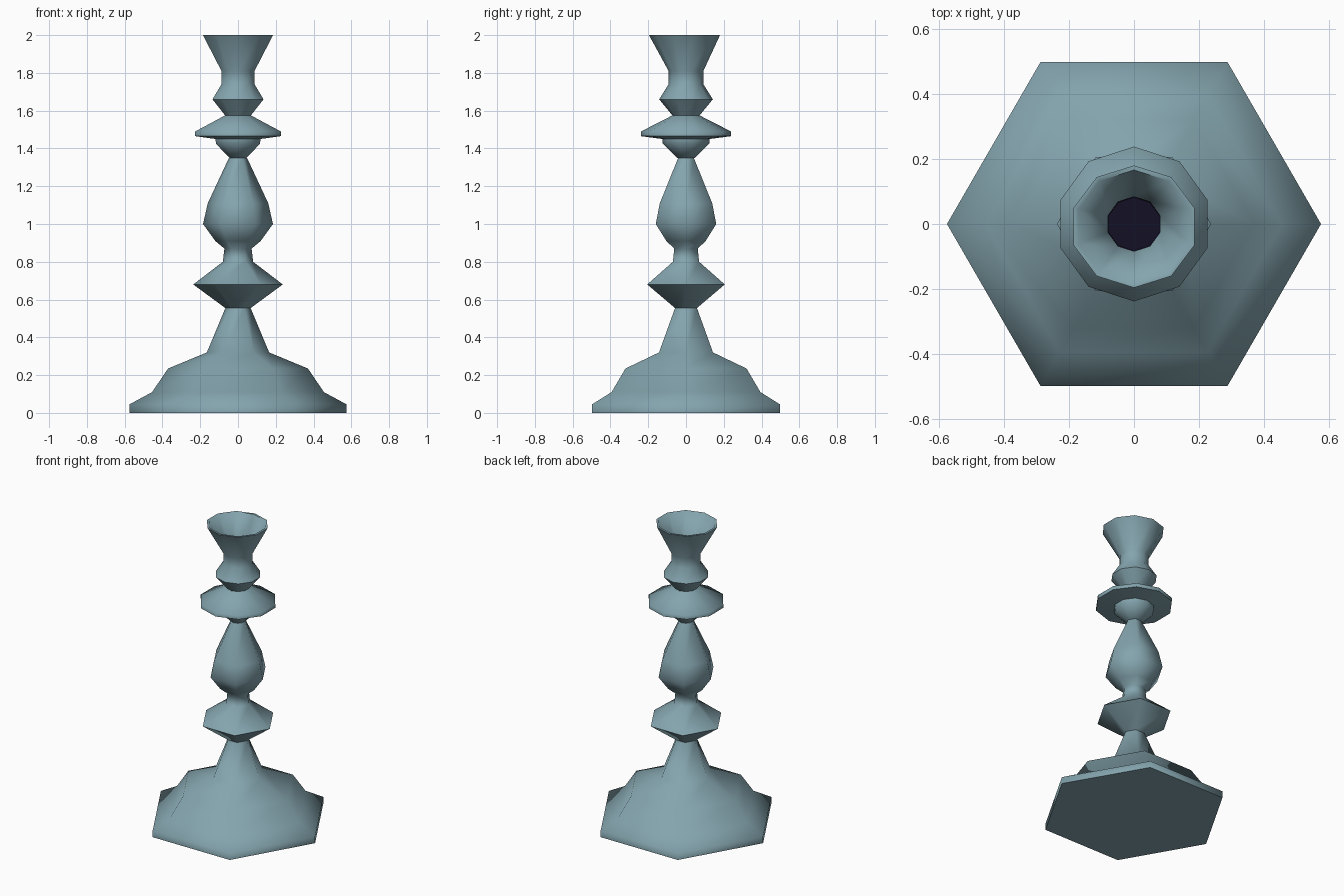
import bpy, bmesh, math

if "Cube" in bpy.data.objects:
    bpy.data.objects.remove(bpy.data.objects["Cube"])


def material(name, rgb):
    m = bpy.data.materials.new(name)
    m.diffuse_color = (*rgb, 1)
    m.use_nodes = True
    m.node_tree.nodes["Principled BSDF"].inputs["Base Color"].default_value = m.diffuse_color
    return m


PEWTER = material("blue grey metal", (0.23, 0.37, 0.42))
DARK = material("dark hollow", (0.006, 0.005, 0.018))


def turned(name, sides, start, profile, cap_bottom=False, cap_top=False, dark_from=None, angle=65):
    """Low-poly turned part; profile rows are (radius, z[, x_scale, y_offset])."""
    bm = bmesh.new()
    rings = []
    for row in profile:
        r, z = row[:2]
        sx, oy = row[2:] if len(row) > 2 else (1, 0)
        ring = []
        for i in range(sides):
            a = start + 2 * math.pi * i / sides
            ring.append(bm.verts.new((r * sx * math.cos(a), r * math.sin(a) + oy, z)))
        rings.append(ring)
    for k in range(len(rings) - 1):
        a, b = rings[k], rings[k + 1]
        for i in range(sides):
            j = (i + 1) % sides
            f = bm.faces.new((a[i], a[j], b[j], b[i]))
            if dark_from is not None and k >= dark_from:
                f.material_index = 1
    if cap_bottom:
        bm.faces.new(rings[0][::-1])
    if cap_top:
        f = bm.faces.new(rings[-1])
        if dark_from is not None:
            f.material_index = 1
    me = bpy.data.meshes.new(name)
    bm.to_mesh(me)
    bm.free()
    me.materials.append(PEWTER)
    me.materials.append(DARK)
    ob = bpy.data.objects.new(name, me)
    bpy.context.collection.objects.link(ob)
    bpy.ops.object.select_all(action='DESELECT')
    ob.select_set(True)
    bpy.context.view_layer.objects.active = ob
    bpy.ops.object.shade_smooth_by_angle(angle=math.radians(angle))
    return ob


# six-sided foot
turned("foot", 6, 0, [
    (0.575, 0), (0.575, 0.045), (0.455, 0.11), (0.37, 0.235),
    (0.165, 0.32), (0.067, 0.555)], cap_bottom=True)

# six-sided stem with knop and baluster
turned("stem", 6, 0, [
    (0.067, 0.555), (0.237, 0.68), (0.08, 0.80), (0.072, 0.87),
    (0.12, 0.91), (0.185, 1.0), (0.16, 1.11), (0.048, 1.35)], cap_top=True)

# ten-sided drip pan
turned("drip_pan", 10, math.pi / 2, [
    (0.047, 1.35), (0.123, 1.425), (0.125, 1.45), (0.238, 1.465),
    (0.238, 1.49), (0.072, 1.575)], cap_bottom=True)

# ten-sided candle socket with flared cup and dark candle hole
turned("candle_socket", 10, math.pi / 2, [
    (0.072, 1.575), (0.142, 1.66), (0.092, 1.74), (0.092, 1.81),
    (0.188, 2.0, 1.037, -0.008), (0.174, 2.0, 1.037, -0.008),
    (0.084, 1.83), (0.082, 1.75)], cap_top=True, dark_from=6)
